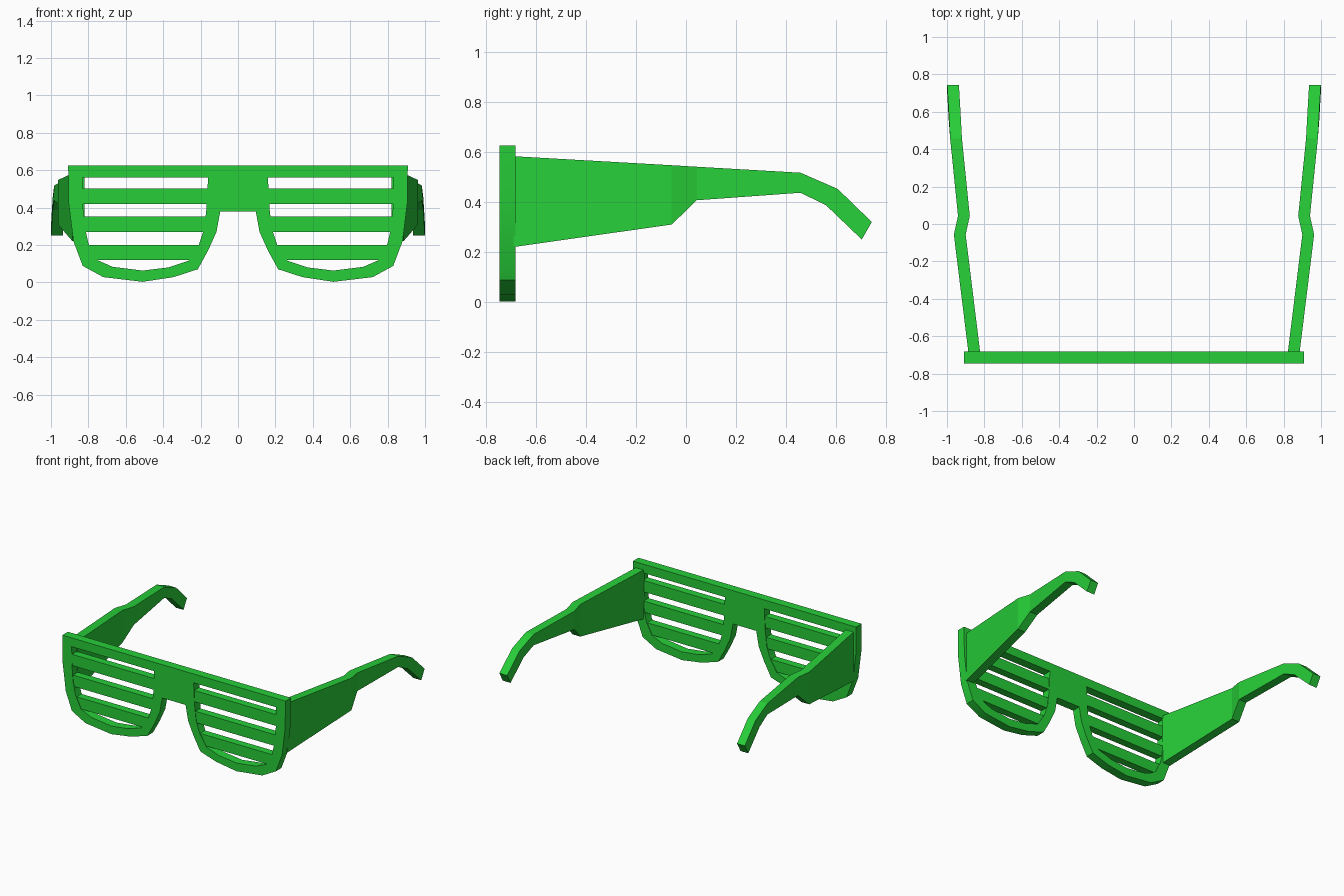
import bpy, bmesh, math

if "Cube" in bpy.data.objects:
    bpy.data.objects.remove(bpy.data.objects["Cube"])

green = bpy.data.materials.new("green_plastic")
green.diffuse_color = (0.02, 0.62, 0.04, 1)
green.use_nodes = True
green.node_tree.nodes["Principled BSDF"].inputs["Base Color"].default_value = green.diffuse_color


def finish(ob):
    ob.data.materials.clear()
    ob.data.materials.append(green)
    bpy.ops.object.select_all(action='DESELECT')
    ob.select_set(True)
    bpy.context.view_layer.objects.active = ob
    bpy.ops.object.shade_smooth_by_angle(angle=math.radians(35))


def mesh_object(name, bm):
    bmesh.ops.recalc_face_normals(bm, faces=bm.faces)
    me = bpy.data.meshes.new(name)
    bm.to_mesh(me)
    bm.free()
    ob = bpy.data.objects.new(name, me)
    bpy.context.collection.objects.link(ob)
    finish(ob)
    return ob


def mirrored(points):
    return [(-x, z) for x, z in reversed(points)]


# Front frame: one outline with two lens openings, filled and extruded
outer = [(0.095, 0.38), (0.115, 0.27), (0.16, 0.17), (0.215, 0.07),
         (0.345, 0.028), (0.51, 0.003), (0.72, 0.028), (0.83, 0.088),
         (0.88, 0.22), (0.905, 0.42), (0.908, 0.625)]
opening = [(0.16, 0.56), (0.168, 0.40), (0.18, 0.29), (0.21, 0.20),
           (0.265, 0.115), (0.37, 0.08), (0.51, 0.063), (0.67, 0.083),
           (0.755, 0.12), (0.80, 0.21), (0.82, 0.30), (0.83, 0.42),
           (0.832, 0.56)]
curve = bpy.data.curves.new("front_frame", 'CURVE')
curve.dimensions = '2D'
curve.fill_mode = 'BOTH'
curve.extrude = 0.032
for loop in (outer + mirrored(outer), opening, mirrored(opening)):
    sp = curve.splines.new('POLY')
    sp.points.add(len(loop) - 1)
    for p, (x, z) in zip(sp.points, loop):
        p.co = (x, z, 0, 1)
    sp.use_cyclic_u = True
frame = bpy.data.objects.new("front_frame", curve)
bpy.context.collection.objects.link(frame)
frame.rotation_euler = (math.pi / 2, 0, 0)
frame.location = (0, -0.713, 0)
bpy.context.view_layer.objects.active = frame
frame.select_set(True)
bpy.ops.object.convert(target='MESH')
frame = bpy.context.view_layer.objects.active
bm = bmesh.new()
bm.from_mesh(frame.data)
bmesh.ops.remove_doubles(bm, verts=bm.verts, dist=1e-4)
bmesh.ops.recalc_face_normals(bm, faces=bm.faces)
bm.to_mesh(frame.data)
bm.free()
finish(frame)

# Shutter slats: (bottom z, top z, inner x, outer x), ends buried in the rim
slats = [(0.42, 0.503, 0.15, 0.85), (0.27, 0.352, 0.16, 0.84),
         (0.12, 0.20, 0.205, 0.805)]
for side, label in ((1, "right"), (-1, "left")):
    for i, (z0, z1, x0, x1) in enumerate(slats):
        bm = bmesh.new()
        bmesh.ops.create_cube(bm, size=1)
        for v in bm.verts:
            v.co = (side * ((x0 + x1) / 2 + v.co.x * (x1 - x0)),
                    -0.713 + v.co.y * 0.056,
                    (z0 + z1) / 2 + v.co.z * (z1 - z0))
        mesh_object(f"{label}_slat_{i + 1}", bm)

# Temple arms: stations of (top y, top z, bottom y, bottom z, inner x)
stations = [(-0.69, 0.583, -0.69, 0.22, 0.822),
            (-0.057, 0.547, -0.057, 0.31, 0.90),
            (0.043, 0.541, 0.043, 0.407, 0.878),
            (0.458, 0.517, 0.458, 0.437, 0.92),
            (0.607, 0.452, 0.56, 0.387, 0.928),
            (0.743, 0.32, 0.703, 0.25, 0.936)]
for side, label in ((1, "right"), (-1, "left")):
    bm = bmesh.new()
    rings = []
    for yt, zt, yb, zb, x in stations:
        xo = x + 0.063
        rings.append([bm.verts.new((side * a, y, z)) for a, y, z in
                      ((x, yt, zt), (xo, yt, zt), (xo, yb, zb), (x, yb, zb))])
    for a, b in zip(rings, rings[1:]):
        for k in range(4):
            n = (k + 1) % 4
            bm.faces.new((a[k], a[n], b[n], b[k]))
    bm.faces.new(rings[0])
    bm.faces.new(rings[-1])
    arm = mesh_object(f"{label}_temple_arm", bm)
    for p in arm.data.polygons:
        p.use_smooth = False
